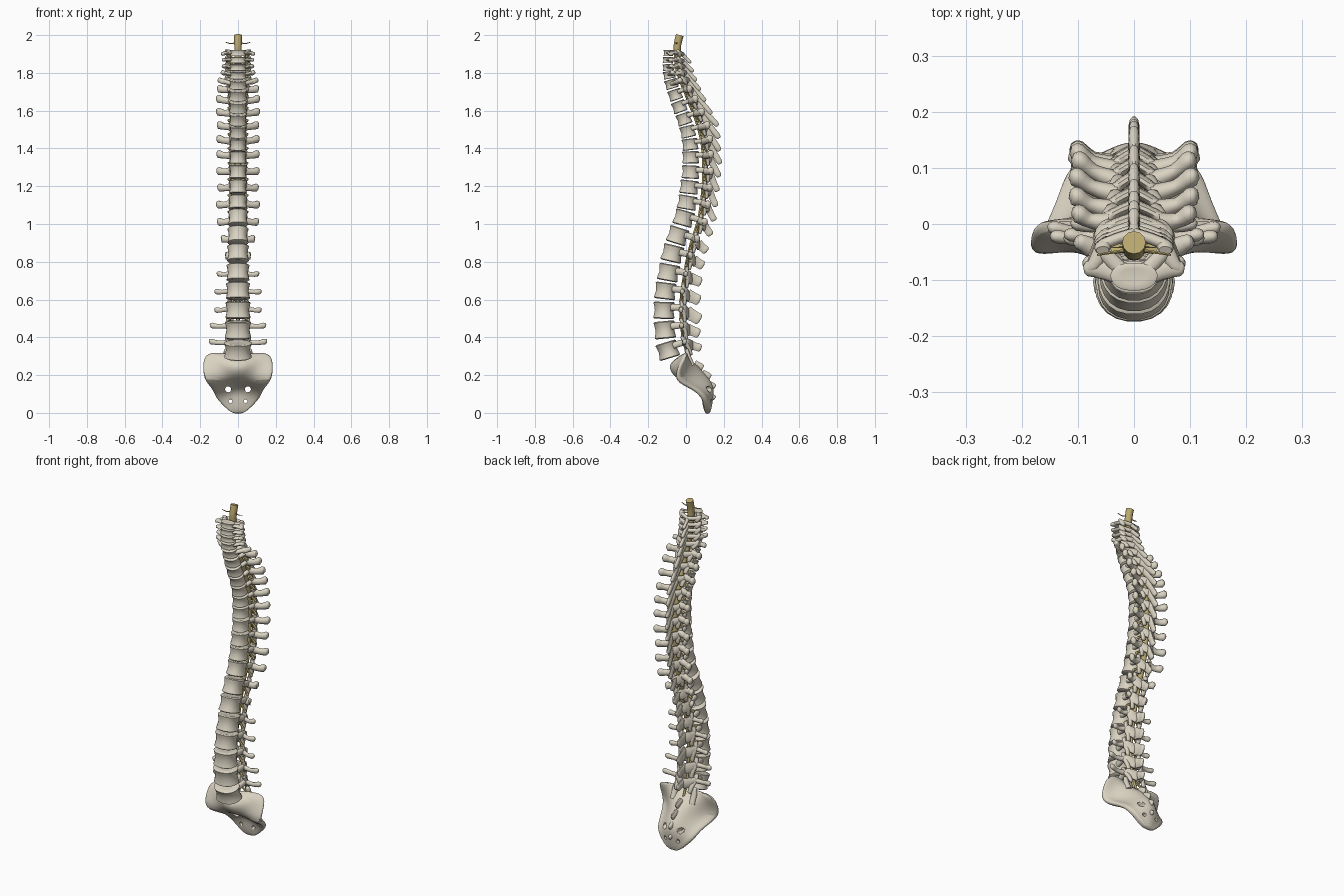
import bpy, bmesh, math
from mathutils import Vector, Matrix

if "Cube" in bpy.data.objects:
    bpy.data.objects.remove(bpy.data.objects["Cube"])


def material(name, rgb):
    m = bpy.data.materials.new(name)
    m.diffuse_color = (*rgb, 1)
    m.use_nodes = True
    m.node_tree.nodes["Principled BSDF"].inputs["Base Color"].default_value = m.diffuse_color
    return m


BONE = material("bone", (0.70, 0.65, 0.54))
CORD = material("cord", (0.50, 0.40, 0.16))


def finish(bm, name, mat, angle=50):
    bmesh.ops.recalc_face_normals(bm, faces=bm.faces)
    me = bpy.data.meshes.new(name)
    bm.to_mesh(me)
    bm.free()
    me.shade_smooth()
    me.set_sharp_from_angle(angle=math.radians(angle))
    me.materials.append(mat)
    ob = bpy.data.objects.new(name, me)
    bpy.context.collection.objects.link(ob)
    return ob


def loft(bm, rings):
    vs = [[bm.verts.new(p) for p in r] for r in rings]
    n = len(vs[0])
    for a, b in zip(vs, vs[1:]):
        for k in range(n):
            bm.faces.new((a[k], a[(k + 1) % n], b[(k + 1) % n], b[k]))
    bm.faces.new(vs[0][::-1])
    bm.faces.new(vs[-1])


def tube(bm, pts, up=(0, 0, 1), n=10, sub=3, rounded=True):
    """Sweep an ellipse along (point, side radius, up radius) entries."""
    up = Vector(up)
    path = []
    for i in range(len(pts) - 1):
        q = [pts[max(0, min(len(pts) - 1, i + d))] for d in (-1, 0, 1, 2)]
        for s in range(sub + (i == len(pts) - 2)):
            t = s / sub
            w = ((-t + 2*t*t - t**3) / 2, (2 - 5*t*t + 3*t**3) / 2,
                 (t + 4*t*t - 3*t**3) / 2, (t**3 - t*t) / 2)
            c = sum((Vector(q[j][0]) * w[j] for j in range(4)), Vector())
            path.append((c, q[1][1] * (1-t) + q[2][1] * t, q[1][2] * (1-t) + q[2][2] * t))
    rings = []
    for i, (c, a, b) in enumerate(path):
        tan = (path[min(i + 1, len(path) - 1)][0] - path[max(i - 1, 0)][0]).normalized()
        side = tan.cross(up).normalized()
        v = side.cross(tan)

        def ring(s, off):
            return [c + tan * off + side * (a * s * math.cos(2*math.pi*k/n))
                    + v * (b * s * math.sin(2*math.pi*k/n)) for k in range(n)]
        rings.append(ring(1, 0))
        if rounded and i == len(path) - 1:
            rings.append(ring(0.6, min(a, b) * 0.4))
    loft(bm, rings)


def key(i, keys):
    """Piecewise linear value at vertebra index i."""
    for (a, va), (b, vb) in zip(keys, keys[1:]):
        if i <= b:
            return va + (vb - va) * (i - a) / (b - a)
    return keys[-1][1]


# Body centres (y, z) from the top of the neck down to the lowest lumbar
CENTRES = [(-.092, 1.905), (-.094, 1.868), (-.092, 1.83), (-.087, 1.79), (-.075, 1.742),
           (-.055, 1.685), (-.033, 1.622), (-.008, 1.557), (.012, 1.49), (.025, 1.422),
           (.028, 1.353), (.028, 1.275), (.02, 1.195), (.01, 1.113), (-.008, 1.03),
           (-.04, .937), (-.068, .843), (-.088, .742), (-.105, .645), (-.112, .543),
           (-.108, .44), (-.092, .333)]
WING_X = [.085, .08, .078, .085, .10, .105, .11, .11, .105, .108, .108, .108, .103, .11,
          .105, .085, .06, .108, .12, .12, .145, .15]
ENDS = [(-.094, 1.945)] + CENTRES + [(-.05, .25)]
canal = []
nerves = []

for i, (cy, cz) in enumerate(CENTRES):
    neck, lumbar = i < 5, i > 16
    (y0, z0), (y1, z1) = ENDS[i], ENDS[i + 2]
    axis = Vector((0, y0 - y1, z0 - z1))
    h = axis.length / 2 * 0.43
    axis.normalize()
    back = Vector((0, axis.z, -axis.y))
    C = Vector((0, cy, cz))

    def P(x, y, z):
        return C + Vector((x, 0, 0)) + back * y + axis * z

    hw = key(i, [(0, .042), (5, .047), (8, .043), (12, .047), (16, .058), (21, .073)])
    hd = key(i, [(0, .027), (5, .040), (8, .044), (12, .054), (16, .061), (21, .062)])
    ax = key(i, [(0, .056), (4, .056), (7, .036), (15, .036), (17, .038), (21, .055)])
    cv = key(i, [(0, .02), (21, .027)])
    bm = bmesh.new()
    # waisted body, flattened at the back
    rings = []
    for t, s in [(-1, .55), (-1.02, .88), (-.9, 1), (-.6, .95), (0, .87), (.6, .94), (.9, 1), (1.02, .88), (.94, .55)]:
        r = []
        for k in range(22):
            a = 2 * math.pi * k / 22
            y = math.sin(a) * hd
            if y > 0:
                y *= 0.85
            r.append(P(math.copysign(abs(math.cos(a)) ** .85, math.cos(a)) * hw * s, y * s, t * h))
        rings.append(r)
    loft(bm, rings)
    # arch, articular and transverse processes on both sides
    wy = key(i, [(0, .012), (3, .015), (5, .075), (8, .105), (14, .11), (16, .09), (18, .085), (21, .085)])
    wz = key(i, [(0, -.005), (4, .02), (6, .042), (9, .03), (11, .005), (14, -.02), (16, -.01), (19, 0), (21, .045)])
    arch = hd + cv * 2 + .008
    for s in (-1, 1):
        tube(bm, [(P(s*hw*.62, hd*.5, h*.35), .013, h*.42), (P(s*ax, hd + cv, h*.35), .012, h*.42),
                  (P(s*ax*.75, hd + cv*1.7, 0), .010, h*.7), (P(0, arch, -h*.35), .010, h*.7)])
        top, low = (h*1.0, -h*.9) if neck else (h*1.15, -h*1.35)
        tube(bm, [(P(s*ax, hd + cv*.9, top), .012, .008), (P(s*ax, hd + cv*1.2, h*.3), .015, .012),
                  (P(s*ax*.85, hd + cv*1.6, -h*.5), .014, .011), (P(s*ax*.75, hd + cv*1.7, low), .012, .008)],
             up=back)
        tip = C + Vector((s * WING_X[i], wy, wz))
        if neck:
            tube(bm, [(P(s*hw*.7, 0, 0), .014, h*.5), (tip*.4 + P(s*hw, hd*.5, 0)*.6, .018, h*.5), (tip, .013, h*.6)])
            tube(bm, [(P(s*ax, hd + cv, 0), .016, h*.6), (P(s*.072, hd*.7, 0), .012, h*.5), (tip, .010, h*.5)])
        else:
            r = .012 if lumbar else .017
            root = P(s*ax*.9, hd + cv*1.1, h*.3)
            mid = root.lerp(tip, .55) + Vector((0, -.006, -.004))
            tube(bm, [(root, r*1.1, r*1.3), (mid, r*.8, r), (root.lerp(tip, .9), r, r*1.3), (tip, r*.75, r)])
        nerves.append((i, s, P(0, hd + cv, 0), P(s*.05, hd + cv*.8, -h*1.1)))
    # spinous process
    sy = key(i, [(0, .115), (4, .175), (6, .20), (8, .165), (11, .138), (14, .14), (16, .158), (19, .185), (21, .17)])
    sz = key(i, [(0, -.05), (5, -.10), (12, -.10), (15, -.08), (17, -.05), (19, -.05), (21, .01)])
    sh = key(i, [(0, .010), (5, .015), (13, .018), (16, .026), (19, .032), (21, .022)])
    tip = C + Vector((0, sy, sz))
    root = P(0, arch - .006, -h*.2)
    tube(bm, [(root, .013, sh*1.2), (root.lerp(tip, .5), .008, sh), (root.lerp(tip, .88), .010, sh),
              (tip, .008, sh*.75)])
    region = "neck" if neck else "lumbar" if lumbar else "chest"
    finish(bm, f"{region}_vertebra_{i + 1}", BONE)
    canal.append(P(0, hd + cv * .95, 0))

# Spinal cord with paired nerve roots
bm = bmesh.new()
pts = [((0, -.033, 2.0), .021, .021), ((0, -.045, 1.95), .02, .02)]
for i, p in enumerate(canal):
    r = key(i, [(0, .018), (15, .015), (21, .007)])
    pts.append((p, r, r))
pts.append(((0, .04, .23), .005, .005))
tube(bm, pts, up=(0, 1, 0), n=12, rounded=False)
for i, s, a, b in nerves:
    tube(bm, [(a, .005, .005), (a.lerp(b, .6), .006, .006), (b, .008, .008)], up=(0, 1, 0), n=6)
for s in (-1, 1):
    tube(bm, [((0, -.045, 1.965), .003, .003), ((s*.035, -.05, 1.955), .003, .003),
              ((s*.065, -.055, 1.962), .002, .002)], up=(0, 1, 0), n=6)
finish(bm, "spinal_cord", CORD)

# Sacrum: rows of front middle, back middle (y, z) and side edge (x, y, z)
ROWS = [((-.105, .268), (-.01, .295), (.168, .01, .335)),
        ((-.08, .20), (.055, .262), (.188, -.02, .27)),
        ((-.015, .165), (.105, .212), (.185, -.065, .175)),
        ((.05, .14), (.135, .172), (.135, .045, .13)),
        ((.083, .105), (.152, .128), (.122, .095, .085)),
        ((.085, .05), (.142, .06), (.08, .11, .04)),
        ((.10, -.008), (.13, -.008), (.03, .115, -.006))]
rings = []
for f, b, e in ROWS:
    F, B, E = Vector((0, *f)), Vector((0, *b)), Vector((0, e[1], e[2]))
    d = (B - F).normalized() * .014
    us = [-1, -.75, -.5, -.25, 0, .25, .5, .75, 1]

    def edge(u, M, off):
        a = abs(u)
        w = a * a * (3 - 2 * a)
        return M.lerp(E + off, w) + Vector((u * e[0], 0, 0))
    rings.append([edge(u, F, -d) for u in us] + [edge(u, B, d) for u in us[::-1]])
bm = bmesh.new()
loft(bm, rings)
sacrum = finish(bm, "sacrum", BONE)
sacrum.modifiers.new("smooth", 'SUBSURF').levels = 2
sacrum.modifiers["smooth"].render_levels = 2

# Openings through the sacrum
bm = bmesh.new()
for x, z, r in [(.052, .125, .016), (.040, .062, .010)]:
    for s in (-1, 1):
        bmesh.ops.create_cone(bm, cap_ends=True, segments=14, radius1=r, radius2=r, depth=.5,
                              matrix=Matrix.Translation((s*x, .1, z)) @ Matrix.Rotation(math.pi/2, 4, 'X'))
cutter = finish(bm, "opening_cutter", BONE)
cutter.hide_render = True
cutter.hide_viewport = True
cut = sacrum.modifiers.new("openings", 'BOOLEAN')
cut.object = cutter
cut.operation = 'DIFFERENCE'
cut.solver = 'EXACT'

# Sacral crest bumps and upper joint knobs
bm = bmesh.new()
for y, z, r in [(.075, .245, .017), (.115, .195, .017), (.14, .145, .014), (.14, .085, .012)]:
    tube(bm, [((0, y - .03, z + .012), .014, r*1.4), ((0, y, z), .011, r*1.2), ((0, y + .012, z - .006), .008, r)])
for s in (-1, 1):
    tube(bm, [((s*.062, .03, .25), .018, .018), ((s*.062, .012, .30), .017, .014), ((s*.06, .004, .335), .013, .009)],
         up=(0, 1, 0))
finish(bm, "sacral_crest", BONE)
